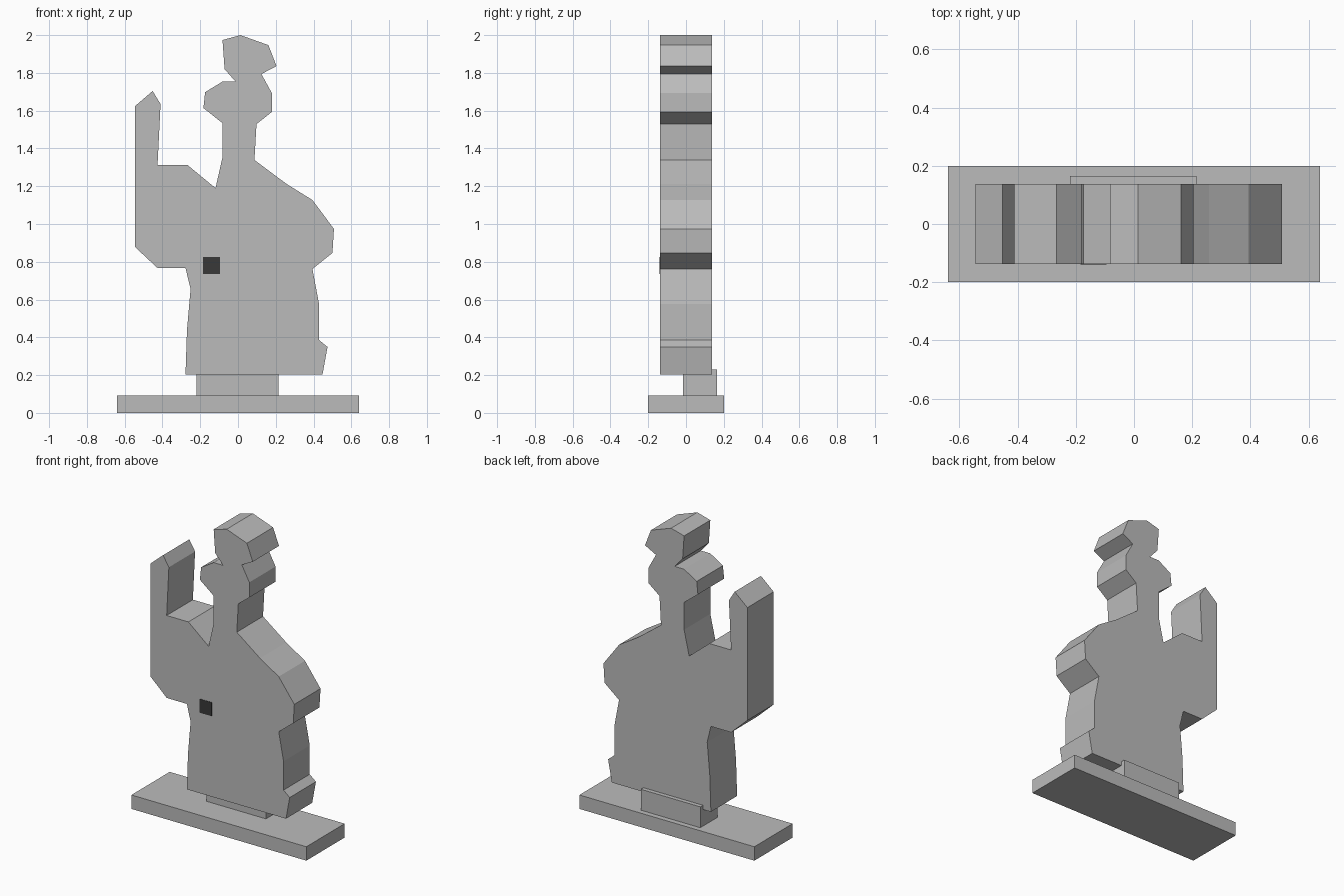
import bpy, bmesh

if "Cube" in bpy.data.objects:
    bpy.data.objects.remove(bpy.data.objects["Cube"])


def material(name, v):
    m = bpy.data.materials.new(name)
    m.diffuse_color = (v, v, v, 1)
    m.use_nodes = True
    m.node_tree.nodes["Principled BSDF"].inputs["Base Color"].default_value = m.diffuse_color
    return m


grey = material("plain grey", 0.5)
dark = material("dark grey", 0.04)


def prism(name, outline, y0, y1, mat):
    """Extrude an x-z outline from y0 to y1."""
    bm = bmesh.new()
    face = bm.faces.new([bm.verts.new((x, y0, z)) for x, z in outline])
    out = bmesh.ops.extrude_face_region(bm, geom=[face])["geom"]
    for v in out:
        if isinstance(v, bmesh.types.BMVert):
            v.co.y = y1
    bmesh.ops.recalc_face_normals(bm, faces=bm.faces)
    me = bpy.data.meshes.new(name)
    bm.to_mesh(me)
    bm.free()
    me.materials.append(mat)
    ob = bpy.data.objects.new(name, me)
    bpy.context.collection.objects.link(ob)
    return ob


def box(name, x0, x1, y0, y1, z0, z1, mat):
    return prism(name, [(x0, z0), (x1, z0), (x1, z1), (x0, z1)], y0, y1, mat)


# Cut-out figure: left side with raised arm, head, right shoulder and hip
figure = [
    (-.278, .202), (-.27, .44), (-.251, .656), (-.278, .767),
    (-.426, .767), (-.545, .878), (-.545, 1.624), (-.452, 1.704),
    (-.41, 1.635), (-.426, 1.312), (-.267, 1.312), (-.119, 1.19),
    (-.082, 1.354), (-.082, 1.534), (-.183, 1.614), (-.174, 1.698),
    (-.082, 1.754), (-.013, 1.754), (-.071, 1.82), (-.082, 1.974),
    (.013, 2.0), (.161, 1.947), (.204, 1.836), (.124, 1.794),
    (.179, 1.693), (.179, 1.593), (.098, 1.529), (.087, 1.339),
    (.257, 1.212), (.394, 1.127), (.508, .974), (.5, .847),
    (.394, .762), (.429, .577), (.429, .386), (.474, .349), (.447, .202),
]
prism("figure_body", figure, -.137, .137, grey)

# Stand: base slab and the support tab behind the figure
box("base", -.64, .64, -.2, .2, 0, .092, grey)
box("support_tab", -.22, .215, -.015, .165, .09, .23, grey)

# Small dark square on the front
box("front_square", -.184, -.095, -.139, -.13, .735, .826, dark)
